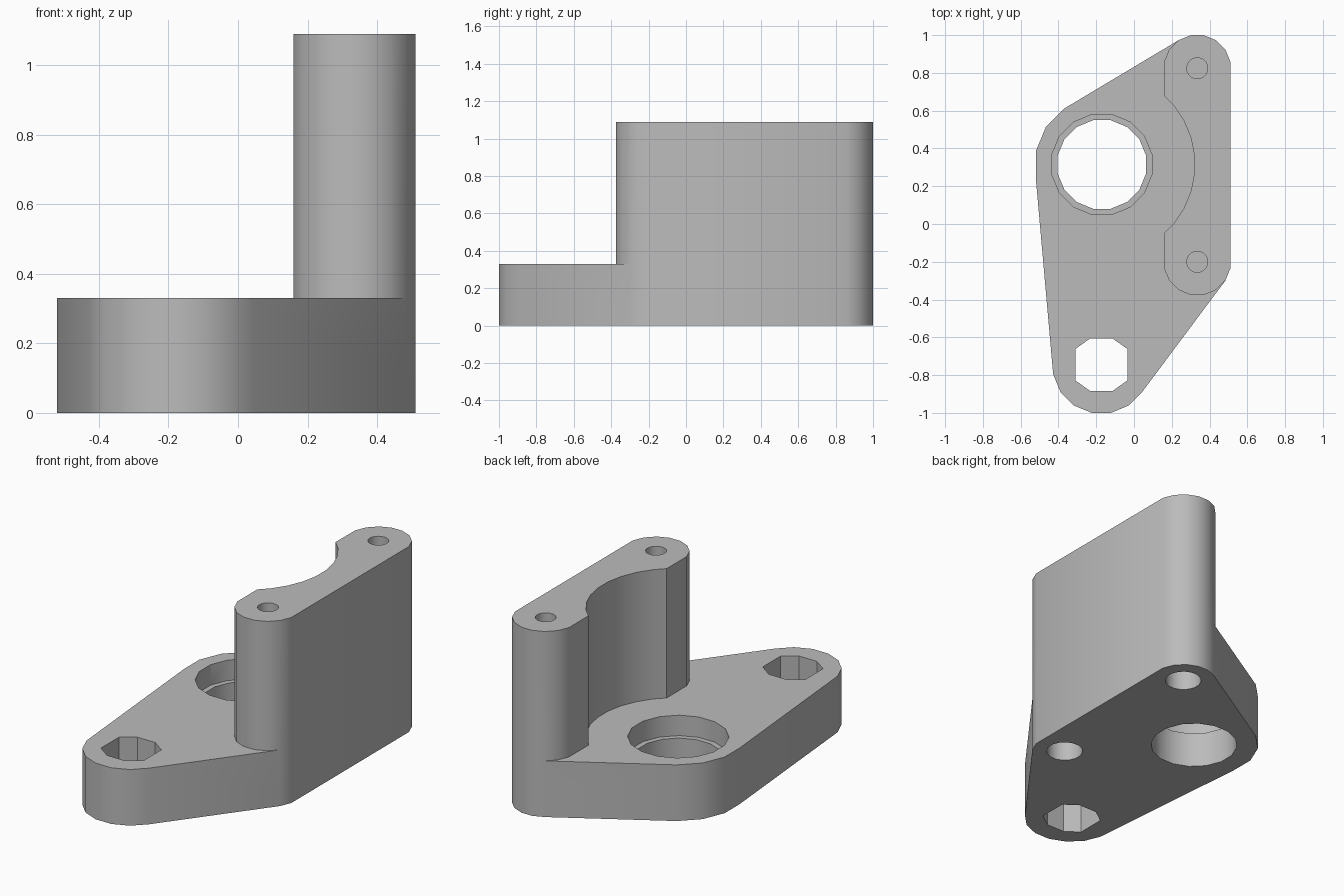
import bpy, bmesh, math
from mathutils import geometry, Vector

if "Cube" in bpy.data.objects:
    bpy.data.objects.remove(bpy.data.objects["Cube"], do_unlink=True)

grey = bpy.data.materials.new("plain grey")
grey.use_nodes = True
grey.diffuse_color = (0.5, 0.5, 0.5, 1)
grey.node_tree.nodes["Principled BSDF"].inputs["Base Color"].default_value = (0.5, 0.5, 0.5, 1)

BASE_TOP, WALL_TOP = 0.33, 1.09
BORE = (-0.17, 0.315)
SOCKET = (-0.173, -0.745)
POSTS = [(0.335, 0.824), (0.335, -0.2)]


def circle(center, radius, sides=16):
    """Points of a polygon with flats facing the axes."""
    return [(center[0] + radius * math.cos((i + 0.5) * math.tau / sides),
             center[1] + radius * math.sin((i + 0.5) * math.tau / sides))
            for i in range(sides)]


def hull(points):
    """Outline wrapped tightly around the points."""
    return [points[i] for i in geometry.convex_hull_2d([Vector(p) for p in points])]


def prism(name, outline, z0, z1):
    bm = bmesh.new()
    face = bm.faces.new([bm.verts.new((x, y, z0)) for x, y in outline])
    top = bmesh.ops.extrude_face_region(bm, geom=[face])["geom"]
    verts = [v for v in top if isinstance(v, bmesh.types.BMVert)]
    bmesh.ops.translate(bm, verts=verts, vec=(0, 0, z1 - z0))
    bmesh.ops.recalc_face_normals(bm, faces=bm.faces)
    mesh = bpy.data.meshes.new(name)
    bm.to_mesh(mesh)
    bm.free()
    mesh.materials.append(grey)
    obj = bpy.data.objects.new(name, mesh)
    bpy.context.collection.objects.link(obj)
    return obj


def combine(target, tool, operation):
    mod = target.modifiers.new(operation.lower(), "BOOLEAN")
    mod.operation, mod.solver, mod.object = operation, "EXACT", tool
    bpy.context.view_layer.objects.active = target
    bpy.ops.object.modifier_apply(modifier=mod.name)
    bpy.data.objects.remove(tool, do_unlink=True)


# Base plate wrapped around four round corners
corners = circle(BORE, 0.357) + circle(SOCKET, 0.26)
posts = [p for c in POSTS for p in circle(c, 0.179)]
bracket = prism("bracket", hull(corners + posts), 0, BASE_TOP)

# Upright wall with a scoop concentric with the bore
wall = prism("upright_wall", hull(posts), 0.1, WALL_TOP)
combine(wall, prism("scoop", circle(BORE, 0.492, 32), 0, 1.3), "DIFFERENCE")
combine(bracket, wall, "UNION")

# Stepped main bore
combine(bracket, prism("bore", circle(BORE, 0.239), -0.1, 0.6), "DIFFERENCE")
combine(bracket, prism("bore_step", circle(BORE, 0.27), BASE_TOP - 0.12, 0.6), "DIFFERENCE")

# Eight-sided through socket
w, h = 0.138, 0.14
half = [(0.058, h), (w, 0.083), (w, -0.083), (0.058, -h)]
octagon = half + [(-x, -y) for x, y in half]
octagon = [(SOCKET[0] + x, SOCKET[1] + y) for x, y in octagon]
combine(bracket, prism("socket", octagon, -0.1, 0.6), "DIFFERENCE")

# Blind screw holes: narrow from the top, wide from below
for c in POSTS:
    combine(bracket, prism("top_hole", circle(c, 0.056), WALL_TOP - 0.35, 1.3), "DIFFERENCE")
    combine(bracket, prism("bottom_hole", circle(c, 0.1), -0.1, 0.33), "DIFFERENCE")

bpy.ops.object.select_all(action="DESELECT")
bracket.select_set(True)
bpy.context.view_layer.objects.active = bracket
bpy.ops.object.shade_smooth_by_angle(angle=math.radians(30))
